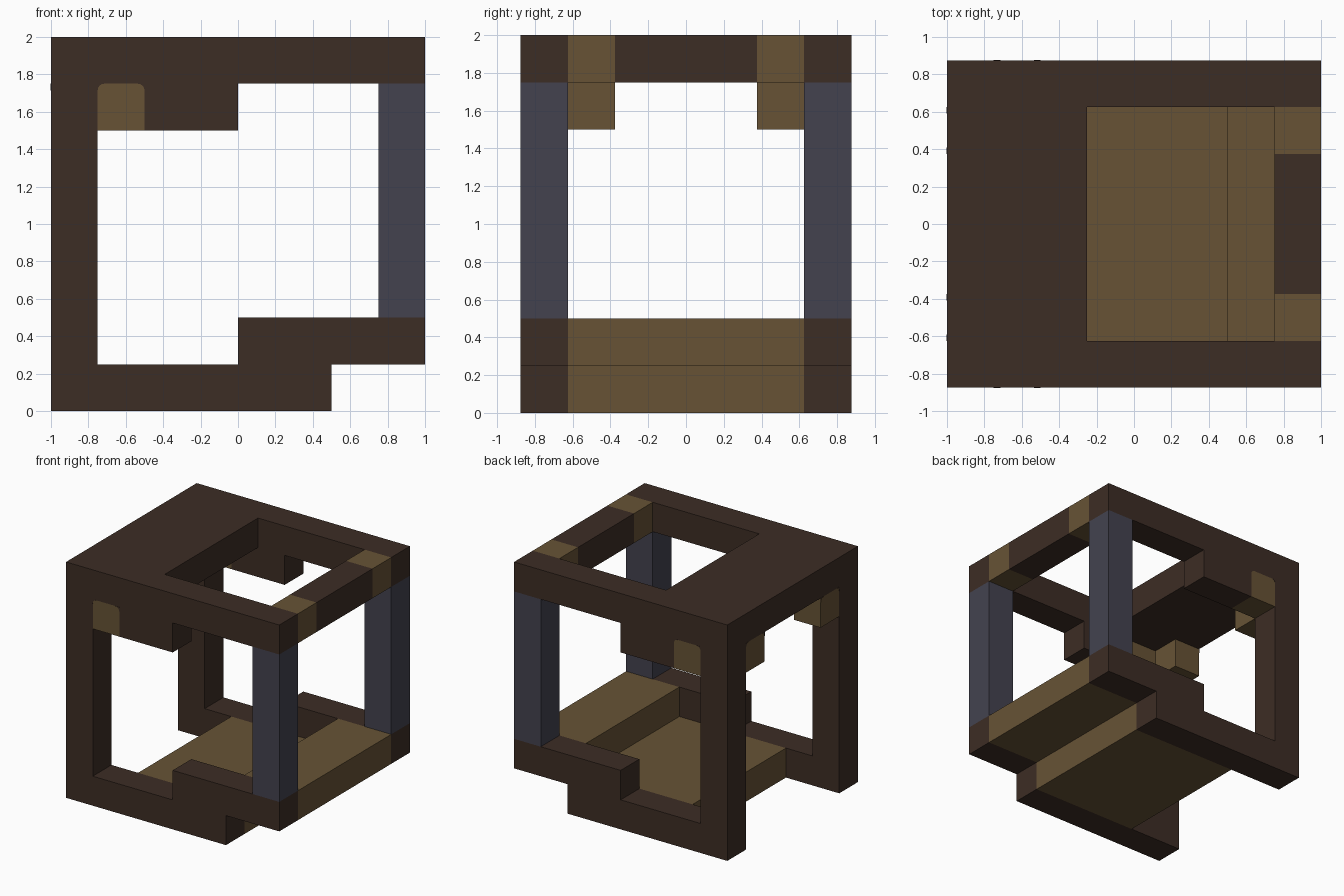
import bpy, bmesh, math
from mathutils import Vector

cube = bpy.data.objects.get("Cube")
if cube:
    bpy.data.objects.remove(cube, do_unlink=True)


def material(name, rgb):
    m = bpy.data.materials.new(name)
    m.use_nodes = True
    m.diffuse_color = (*rgb, 1)
    m.node_tree.nodes["Principled BSDF"].inputs["Base Color"].default_value = (*rgb, 1)
    return m


brown = material("dark brown", (0.046, 0.026, 0.018))
tan = material("tan", (0.135, 0.086, 0.036))
slate = material("slate grey", (0.056, 0.055, 0.078))

U = 0.25          # block size
INNER = 2.5 * U   # inner face of the side frames
OUTER = 3.5 * U   # outer face of the side frames
SIDES = (("right", -1), ("left", 1))


def finish(name, bm, mat):
    bmesh.ops.recalc_face_normals(bm, faces=bm.faces)
    mesh = bpy.data.meshes.new(name)
    bm.to_mesh(mesh)
    bm.free()
    mesh.materials.append(mat)
    obj = bpy.data.objects.new(name, mesh)
    bpy.context.collection.objects.link(obj)
    return obj


def box(name, mat, xs, ys, zs):
    bm = bmesh.new()
    bmesh.ops.create_cube(bm, size=1)
    spans = (xs, ys, zs)
    for v in bm.verts:
        v.co = Vector([(a + b) / 2 + c * (b - a) for c, (a, b) in zip(v.co, spans)])
    return finish(name, bm, mat)


def prism(name, mat, points, axis, start, end):
    """Extrude a (horizontal, z) profile along x or y."""
    def place(h, z, d):
        return (d, h, z) if axis == "x" else (h, d, z)
    bm = bmesh.new()
    face = bm.faces.new([bm.verts.new(place(h, z, start)) for h, z in points])
    ext = bmesh.ops.extrude_face_region(bm, geom=[face])
    shift = Vector(place(0, 0, end - start))
    bmesh.ops.translate(bm, vec=shift,
                        verts=[g for g in ext["geom"] if isinstance(g, bmesh.types.BMVert)])
    return finish(name, bm, mat)


def rounded_corners(name, axis, low, surface, direction):
    """Thin brown plates that round the upper corners of a brace face."""
    r = 0.035
    top = 7 * U
    for label, corner, s in (("a", low, 1), ("b", low + U, -1)):
        pts = [(corner, top)]
        for i in range(5):
            t = i * math.pi / 8
            pts.append((corner + s * r * (1 - math.cos(t)), top - r + r * math.sin(t)))
        prism(f"{name}_corner_{label}", brown, pts, axis,
              surface - direction * 0.002, surface + direction * 0.002)


# Stepped side frame profile in block units, with a notch for the brace
frame = [(-4, 0), (2, 0), (2, 1), (4, 1), (4, 2), (0, 2), (0, 1), (-3, 1),
         (-3, 7), (-2, 7), (-2, 6), (0, 6), (0, 7), (4, 7), (4, 8), (-4, 8)]
frame = [(x * U, z * U) for x, z in frame]

for side, s in SIDES:
    def across(a, b):
        return tuple(sorted((s * a, s * b)))

    prism(f"{side}_side_frame", brown, frame, "y", s * INNER, s * OUTER)
    box(f"{side}_post", slate, (3 * U, 1), across(INNER, OUTER), (2 * U, 7 * U))

    # Corner braces along the side and across the open end
    box(f"{side}_side_brace", tan, (-3 * U, -2 * U), across(INNER, OUTER), (6 * U, 7 * U))
    rounded_corners(f"{side}_side_brace", "y", -3 * U, s * OUTER, s)
    ys = across(INNER - U, INNER)
    box(f"{side}_end_brace", tan, (-1, -3 * U), ys, (6 * U, 7 * U))
    rounded_corners(f"{side}_end_brace", "x", ys[0], -1, -1)

    # Tan joint in the top crossbar
    box(f"{side}_crossbar_joint", tan, (3 * U, 1), ys, (7 * U, 8 * U))

# Top and floor
box("crossbar", brown, (3 * U, 1), (U - INNER, INNER - U), (7 * U, 8 * U))
box("roof_slab", brown, (-1, -U), (-INNER, INNER), (7 * U, 8 * U))
box("lower_floor", tan, (-2 * U, 2 * U), (-INNER, INNER), (0, U))
box("raised_floor", tan, (2 * U, 4 * U), (-INNER, INNER), (U, 2 * U))
